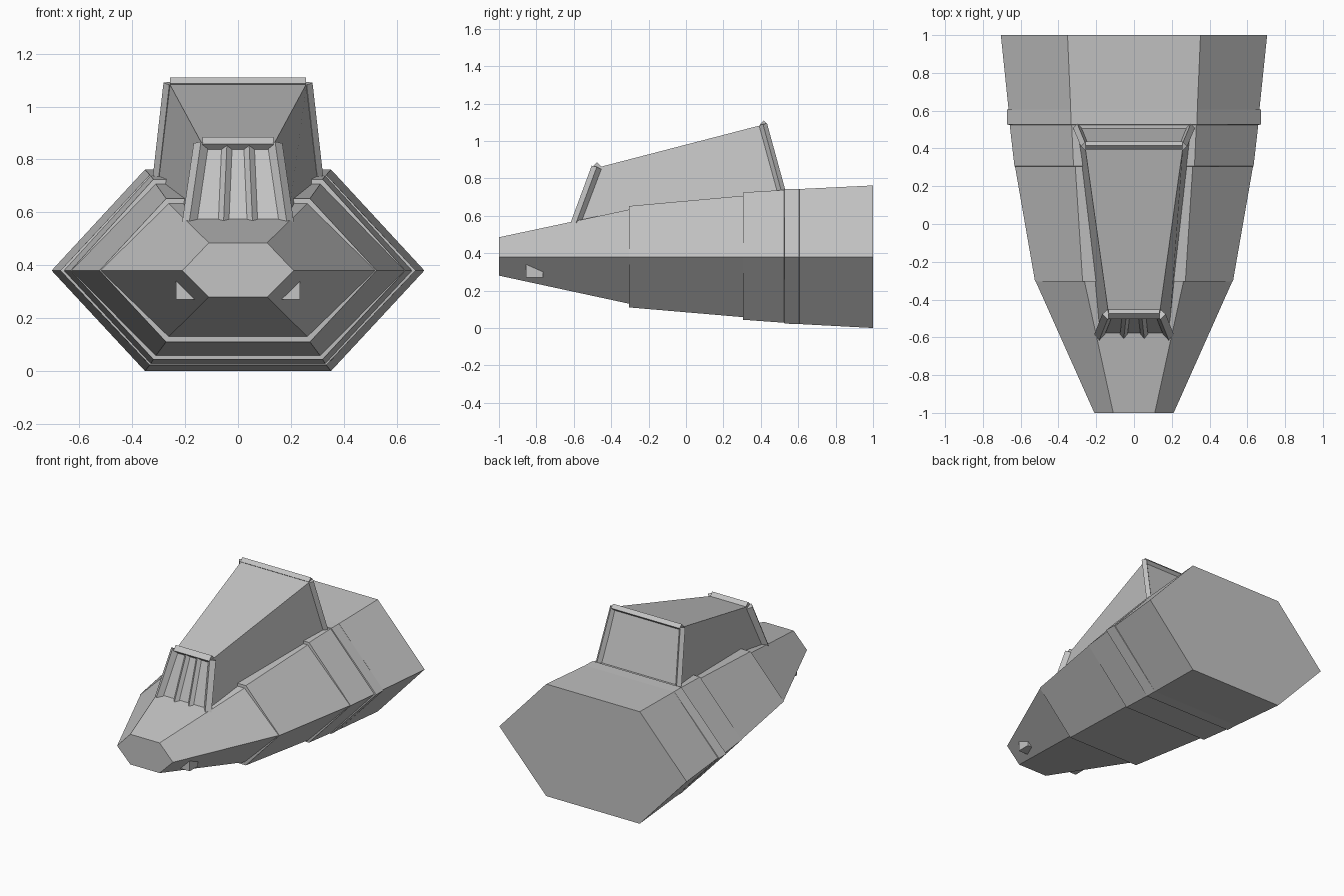
import bpy
from mathutils import Vector

cube = bpy.data.objects.get("Cube")
if cube:
    bpy.data.objects.remove(cube, do_unlink=True)

# Single painted-metal grey
grey = bpy.data.materials.new("hull grey")
grey.use_nodes = True
color = (0.55, 0.55, 0.55, 1)
grey.diffuse_color = color
grey.node_tree.nodes["Principled BSDF"].inputs["Base Color"].default_value = color


def loft(name, rings):
    """Join equal-sized rings of points into a closed, flat-shaded solid."""
    n = len(rings[0])
    verts = [p for ring in rings for p in ring]
    faces = [tuple(range(n))[::-1],
             tuple(range(len(verts) - n, len(verts)))]
    for r in range(len(rings) - 1):
        for i in range(n):
            j = (i + 1) % n
            a, b = r * n, (r + 1) * n
            faces.append((a + i, a + j, b + j, b + i))
    mesh = bpy.data.meshes.new(name)
    mesh.from_pydata(verts, [], faces)
    mesh.materials.append(grey)
    mesh.update()
    obj = bpy.data.objects.new(name, mesh)
    bpy.context.collection.objects.link(obj)
    return obj


def beam(name, start, end, r):
    """Diamond-section bar between two points."""
    a, b = Vector(start), Vector(end)
    axis = (b - a).normalized()
    ref = Vector((0, 1, 0)) if abs(axis.x) > 0.9 else Vector((1, 0, 0))
    u = (ref - axis * ref.dot(axis)).normalized()
    v = axis.cross(u)
    return loft(name, [[p + d * r for d in (u, v, -u, -v)] for p in (a, b)])


def hexagon(y, wide, flat, top, bottom):
    mid = 0.38
    return [(wide, y, mid), (flat, y, top), (-flat, y, top),
            (-wide, y, mid), (-flat, y, bottom), (flat, y, bottom)]


# Hull: stepped six-sided sections (y, half width, flat half width, top, bottom)
stations = [
    (-1, 0.21, 0.11, 0.485, 0.28),
    (-0.305, 0.52, 0.262, 0.633, 0.13),
    (-0.304, 0.524, 0.272, 0.652, 0.11),
    (0.305, 0.63, 0.311, 0.707, 0.058),
    (0.306, 0.633, 0.32, 0.725, 0.044),
    (0.525, 0.658, 0.33, 0.738, 0.028),
    (0.526, 0.672, 0.334, 0.742, 0.023),
    (0.605, 0.672, 0.335, 0.743, 0.022),
    (0.606, 0.664, 0.335, 0.743, 0.021),
    (1, 0.705, 0.352, 0.762, 0),
]
loft("hull", [hexagon(*s) for s in stations])

# Cabin: tapered wedge, its foot sunk into the hull
loft("cabin", [
    [(-0.185, -0.59, 0.54), (0.185, -0.59, 0.54),
     (0.305, 0.515, 0.70), (-0.305, 0.515, 0.70)],
    [(-0.135, -0.475, 0.857), (0.135, -0.475, 0.857),
     (0.26, 0.415, 1.088), (-0.26, 0.415, 1.088)],
])

# Cabin frame: top rails, corner posts and windscreen ribs
beam("front_rail", (-0.135, -0.475, 0.858), (0.135, -0.475, 0.858), 0.028)
beam("rear_rail", (-0.258, 0.415, 1.088), (0.258, 0.415, 1.088), 0.022)
for side, s in (("left", 1), ("right", -1)):
    beam(side + "_front_post", (s * 0.14, -0.478, 0.858),
         (s * 0.185, -0.592, 0.55), 0.028)
    beam(side + "_rear_post", (s * 0.26, 0.412, 1.088),
         (s * 0.302, 0.513, 0.72), 0.022)
    beam(side + "_windscreen_rib", (s * 0.042, -0.478, 0.85),
         (s * 0.055, -0.592, 0.55), 0.02)

    # Small angular lamp block under each side of the nose
    x = sorted((s * 0.1, s * 0.235))
    loft(side + "_nose_lamp", [
        [(x[0], y, 0.27), (x[1], y, 0.27), (x[1], y, 0.34), (x[0], y, 0.34)]
        for y in (-0.855, -0.765)])

# Make every surface face outward
import bmesh
for obj in bpy.context.collection.objects:
    if obj.type == 'MESH':
        bm = bmesh.new()
        bm.from_mesh(obj.data)
        bmesh.ops.recalc_face_normals(bm, faces=bm.faces)
        bm.to_mesh(obj.data)
        bm.free()
